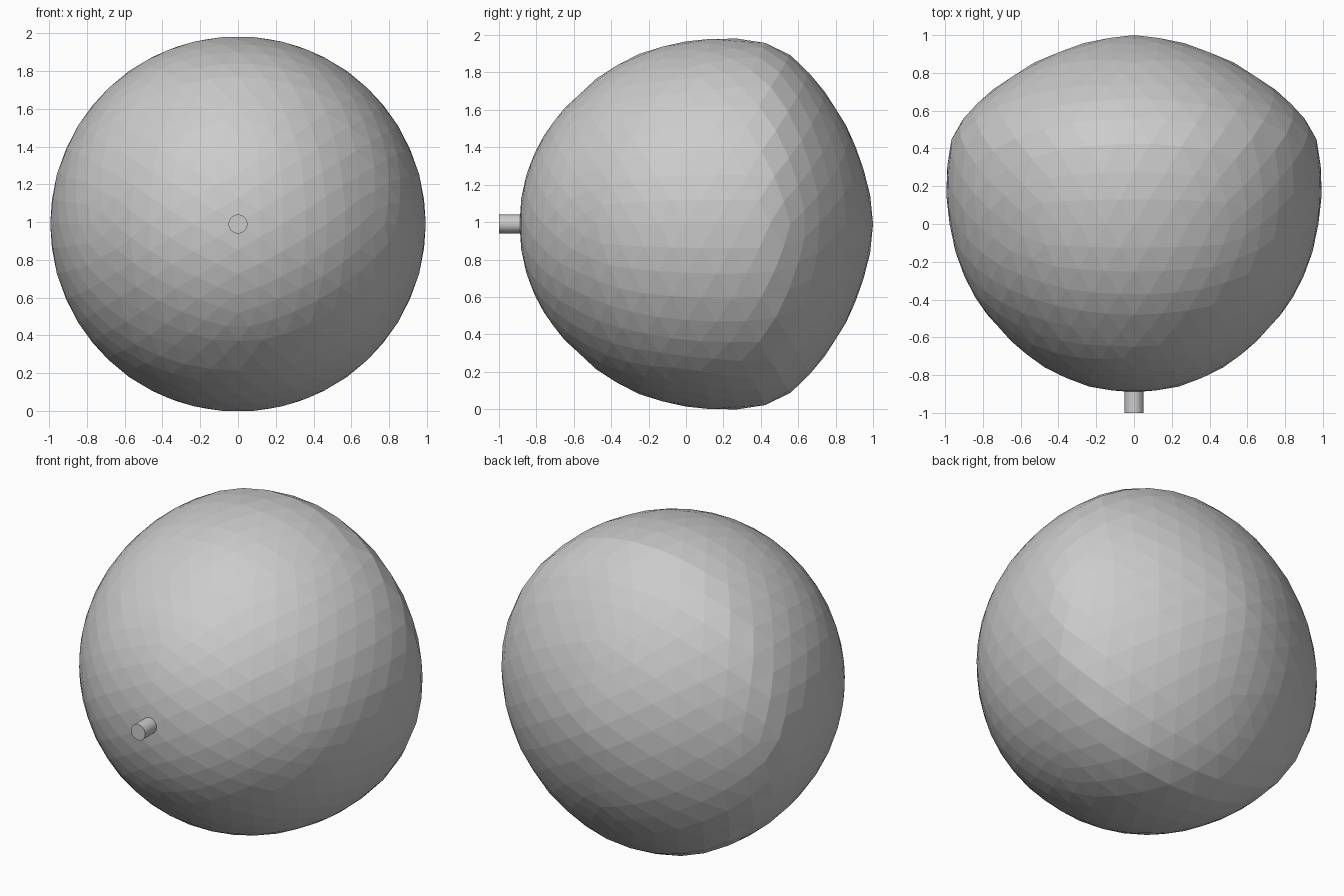
import bpy, bmesh
from math import radians, degrees, acos, pi
from mathutils import Matrix, Vector

if "Cube" in bpy.data.objects:
    bpy.data.objects.remove(bpy.data.objects["Cube"])

CZ = 0.99  # height of the body's axis

# distance from the centre, by angle away from the front pole (-y)
PROFILE = [(0, .89), (16, .893), (30, .894), (51, .90), (73, .94), (89, .973),
           (98, 1.003), (106, 1.03), (115, 1.066), (120, 1.065), (126, 1.053),
           (140, 1.015), (159, .992), (180, 1.0)]


def reach(angle):
    for (a0, r0), (a1, r1) in zip(PROFILE, PROFILE[1:]):
        if angle <= a1:
            return r0 + (r1 - r0) * (angle - a0) / (a1 - a0)
    return PROFILE[-1][1]


def add_object(name, bm):
    mesh = bpy.data.meshes.new(name)
    bm.to_mesh(mesh)
    bm.free()
    obj = bpy.data.objects.new(name, mesh)
    bpy.context.collection.objects.link(obj)
    return obj


# Body: faceted ball, tapered to the front and flattened at the back
bm = bmesh.new()
bmesh.ops.create_icosphere(bm, subdivisions=4, radius=1,
                           matrix=Matrix.Rotation(radians(-31.717), 4, 'Y'))
for v in bm.verts:
    d = v.co.normalized()
    v.co = d * reach(degrees(acos(max(-1, min(1, -d.y)))))
    v.co.z += CZ
add_object("body", bm)

# Stem: short round peg on the front pole
bm = bmesh.new()
bmesh.ops.create_cone(bm, cap_ends=True, segments=32, radius1=.05, radius2=.05,
                      depth=.2, matrix=Matrix.Translation((0, -.9, CZ))
                      @ Matrix.Rotation(pi / 2, 4, 'X'))
add_object("front_peg", bm)
